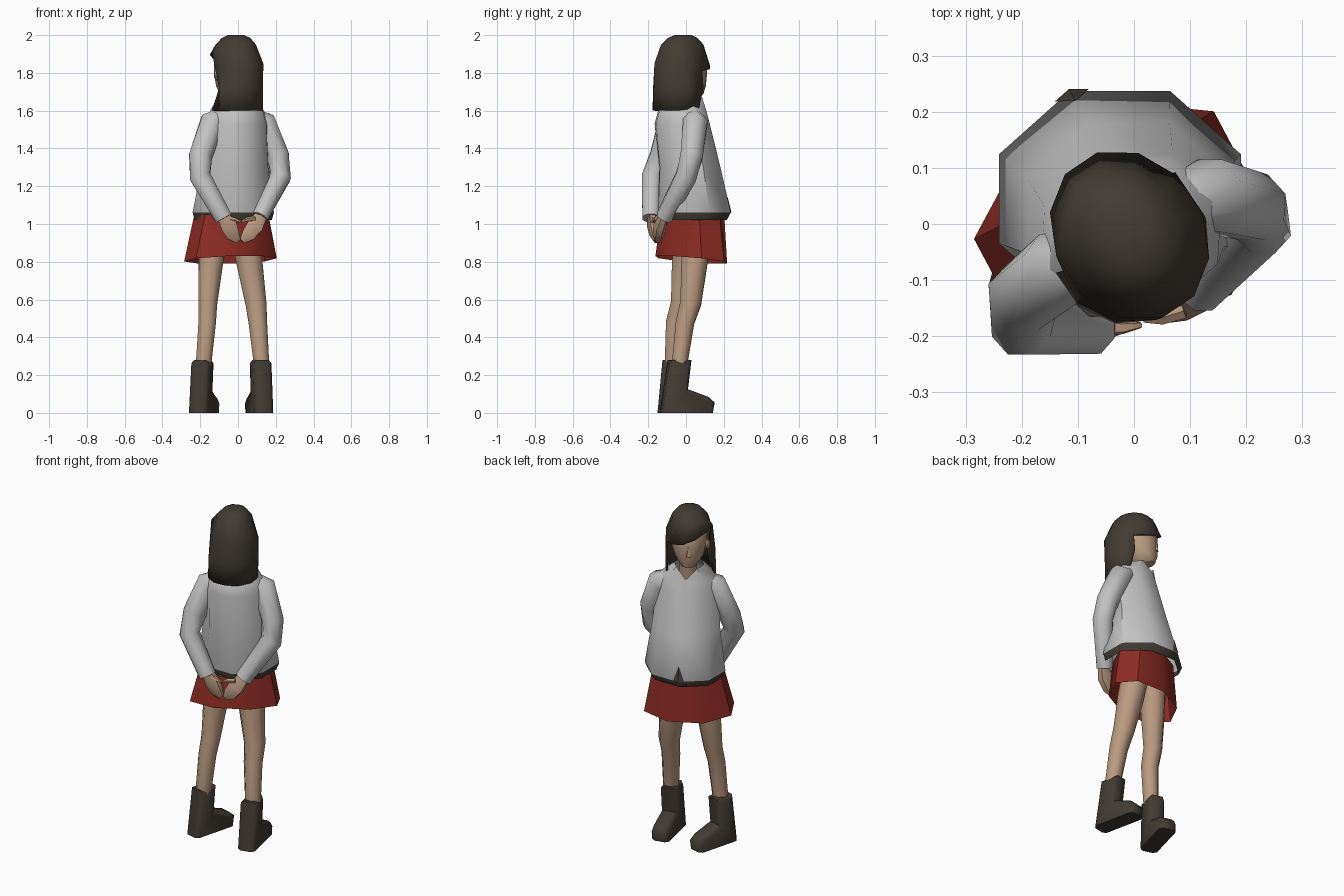
import bpy, bmesh, math
from mathutils import Vector, Matrix

cube = bpy.data.objects.get("Cube")
if cube:
    bpy.data.objects.remove(cube, do_unlink=True)


def material(name, rgb):
    m = bpy.data.materials.new(name)
    m.use_nodes = True
    m.diffuse_color = (*rgb, 1)
    b = m.node_tree.nodes["Principled BSDF"]
    b.inputs["Base Color"].default_value = (*rgb, 1)
    b.inputs["Roughness"].default_value = 0.9
    return m


DARK = material("dark_brown", (0.053, 0.043, 0.033))
GREY = material("light_grey", (0.54, 0.54, 0.54))
RED = material("brick_red", (0.27, 0.025, 0.017))
SKIN = material("skin", (0.49, 0.325, 0.215))


def finish(name, bm, mats, angle=35):
    bmesh.ops.recalc_face_normals(bm, faces=bm.faces)
    me = bpy.data.meshes.new(name)
    bm.to_mesh(me)
    bm.free()
    ob = bpy.data.objects.new(name, me)
    bpy.context.collection.objects.link(ob)
    for m in mats:
        me.materials.append(m)
    bpy.ops.object.select_all(action="DESELECT")
    ob.select_set(True)
    bpy.context.view_layer.objects.active = ob
    bpy.ops.object.shade_smooth_by_angle(angle=math.radians(angle))
    return ob


def bridge(bm, rings, caps):
    for a, b in zip(rings, rings[1:]):
        for i in range(len(a)):
            j = (i + 1) % len(a)
            bm.faces.new((a[i], a[j], b[j], b[i]))
    if caps[0]:
        bm.faces.new(rings[0])
    if caps[1]:
        bm.faces.new(rings[-1])


def stack(rings, n, yaw, tilt=0.0, caps=(False, False)):
    """Level oval rings (x, y, z, half width, half depth, extra turn of the oval)."""
    bm = bmesh.new()
    loops = []
    for k, (x, y, z, w, d, *extra) in enumerate(rings):
        turn = math.radians(extra[0]) if extra else 0
        spin = Matrix.Rotation(math.radians(yaw) + turn, 3, "Z")
        loop = []
        for i in range(n):
            a = math.tau * (i + 0.5) / n + turn
            p = spin @ Vector((w * math.sin(a), d * math.cos(a), 0))
            drop = tilt * math.cos(a) if k == 0 else 0
            loop.append(bm.verts.new(p + Vector((x, y, z - drop))))
        loops.append(loop)
    bridge(bm, loops, caps)
    return bm


def limb(name, path, mat, n=8, flat=1.0):
    """Tube through (x, y, z, radius) points, rings square to the path."""
    bm = bmesh.new()
    pts = [Vector(p[:3]) for p in path]
    loops = []
    for i, p in enumerate(pts):
        t = (pts[min(i + 1, len(pts) - 1)] - pts[max(i - 1, 0)]).normalized()
        side = t.cross(Vector((0, 1, 0))).normalized()
        fwd = side.cross(t)
        r = path[i][3]
        loops.append([bm.verts.new(p + r * (math.cos(a) * side + flat * math.sin(a) * fwd))
                      for a in (math.tau * (j + 0.5) / n for j in range(n))])
    bridge(bm, loops, (True, True))
    return finish(name, bm, [mat], 50)


# Sweater body with a dark hem band and a dipped neckline
CHEST = Vector((-.4, .91, 0))
bm = stack([(-.025, .04, 1.02, .22, .19), (-.025, .045, 1.06, .233, .208),
            (-.015, .02, 1.3, .193, .172, 16), (-.005, -.02, 1.53, .175, .15, 24),
            (-.005, -.02, 1.6, .155, .13, 24), (-.025, .005, 1.67, .082, .09, 24)], 8, 0)
for f in bm.faces:
    f.material_index = int(f.calc_center_median().z < 1.05)
max(bm.verts, key=lambda v: v.co.z * 10 + v.co.dot(CHEST)).co.z -= .06
ridge = max((v for v in bm.verts if abs(v.co.z - 1.06) < .01), key=lambda v: v.co.dot(CHEST))
near = sorted((e.other_vert(ridge).co.copy() for e in ridge.link_edges), key=lambda c: c.z)
foot = ridge.co.copy()
finish("sweater_body", bm, [GREY, DARK], 48)

# Dark notch above the hem, folded over the front ridge
bm = bmesh.new()
tip = foot.lerp(near[3], .36)
for beside in near[1:3]:
    bm.faces.new([bm.verts.new(p + CHEST * .004) for p in (foot, foot.lerp(beside, .2), tip)])
finish("hem_notch", bm, [DARK])

# Skirt
bm = stack([(-.04, .028, .81, .262, .175), (-.035, .035, 1.05, .205, .16)], 8, 28, tilt=.022)
finish("skirt", bm, [RED], 48)

# Sleeves
limb("right_sleeve", [(-.07, -.05, 1.57, .05), (-.135, -.08, 1.54, .07),
                      (-.198, -.13, 1.36, .066), (-.2, -.178, 1.25, .06),
                      (-.075, -.185, 1.03, .05)], GREY)
limb("left_sleeve", [(.07, .03, 1.57, .05), (.135, .05, 1.54, .07), (.212, .03, 1.36, .064),
                     (.224, 0, 1.25, .06), (.115, -.115, 1.035, .047)], GREY)

# Hands held together behind the back, thumbs crossing
limb("right_hand", [(-.085, -.18, 1.05, .035), (-.048, -.172, .99, .05),
                    (-.025, -.165, .94, .04), (.0, -.16, .91, .018)], SKIN, 6, .7)
limb("left_hand", [(.125, -.115, 1.05, .035), (.09, -.138, .99, .05),
                   (.052, -.148, .94, .042), (.022, -.152, .91, .018)], SKIN, 6, .7)
limb("right_thumb", [(-.06, -.185, 1.03, .014), (-.02, -.185, 1.025, .012),
                     (.012, -.18, 1.01, .006)], SKIN, 5)
limb("left_thumb", [(.09, -.155, 1.03, .014), (.05, -.168, 1.025, .012),
                    (.018, -.17, 1.01, .006)], SKIN, 5)

# Legs
limb("right_leg", [(-.12, .02, .98, .075), (-.143, -.01, .8, .07), (-.16, -.03, .58, .054),
                   (-.163, -.06, .48, .05), (-.183, -.072, .25, .044)], SKIN)
limb("left_leg", [(.03, .06, .98, .078), (.06, .045, .8, .075), (.095, .025, .58, .06),
                  (.105, -.005, .48, .053), (.125, -.035, .25, .044)], SKIN)


# Boots: side profile pulled to width, edges bevelled
def boot(name, x, y, yaw, lean):
    outline = [(-.06, .28), (.055, .28), (.055, .125), (.17, .085), (.208, .055),
               (.205, 0), (-.07, 0)]
    bm = bmesh.new()
    face = bm.faces.new([bm.verts.new((-.05, f, z)) for f, z in outline])
    grown = bmesh.ops.extrude_face_region(bm, geom=[face])["geom"]
    bmesh.ops.translate(bm, vec=(.1, 0, 0),
                        verts=[g for g in grown if isinstance(g, bmesh.types.BMVert)])
    sides = [e for e in bm.edges if abs(e.verts[0].co.x - e.verts[1].co.x) < .01
             and max(v.co.z for v in e.verts) > .01]
    bmesh.ops.bevel(bm, geom=sides, offset=.018, segments=1, affect="EDGES")
    bm.transform(Matrix.Translation((x, y, 0)) @ Matrix.Rotation(math.radians(yaw), 4, "Z"))
    for v in bm.verts:
        v.co.x += lean[0] * v.co.z
        v.co.y += lean[1] * v.co.z
    finish(name, bm, [DARK], 50)


boot("right_boot", -.198, -.075, -15, (.04, .06))
boot("left_boot", .127, -.065, 12, (-.03, .12))

# Head, neck and face
FACE = 34
ahead = Matrix.Rotation(math.radians(FACE), 3, "Z") @ Vector((0, 1, 0))
across = Vector((ahead.y, -ahead.x, 0))
bm = stack([(-.01, -.01, 1.56, .05, .05), (-.015, 0, 1.68, .048, .05),
            (-.045, .04, 1.685, .045, .055), (-.035, .022, 1.73, .078, .088),
            (-.025, .01, 1.8, .1, .107), (-.02, .005, 1.88, .104, .108),
            (-.01, -.01, 1.95, .07, .07)], 10, FACE, caps=(True, True))
finish("head", bm, [SKIN], 50)

# Nose
nose = Vector((-.025, .01, 0)) + ahead * .1
bm = bmesh.new()
bmesh.ops.create_cone(bm, segments=4, radius1=.017, radius2=.005, depth=.055, cap_ends=True,
                      matrix=Matrix.Translation((nose.x, nose.y, 1.785)))
finish("nose", bm, [SKIN])

# Ear on the side where the hair is tucked back
bm = bmesh.new()
bmesh.ops.create_icosphere(bm, subdivisions=1, radius=1, matrix=Matrix.Translation(
    (-.03 - across.x * .1, .01 - across.y * .1, 1.79)) @ Matrix.Diagonal((.016, .02, .032, 1)))
finish("right_ear", bm, [SKIN])

# Hair: closed cap with long sides and back, open around the face
bm = stack([(-.005, -.04, 1.6, .142, .138), (-.008, -.032, 1.72, .142, .147),
            (-.008, -.02, 1.85, .134, .16), (-.012, -.02, 1.95, .1, .122),
            (-.01, -.018, 1.985, .07, .085), (-.01, -.015, 2.0, .042, .048)],
           12, FACE, caps=(False, True))
centre = Vector((-.01, -.025, 0))
opening = []
for f in bm.faces:
    c = f.calc_center_median()
    flat = Vector((c.x - centre.x, c.y - centre.y, 0))
    if c.z < 1.84 and flat.length > .01 and flat.angle(ahead) < math.radians(70):
        opening.append(f)
bmesh.ops.delete(bm, geom=opening, context="FACES")
# Sweep the fringe down to one side, tuck one front lock back and draw the other forward
for v in bm.verts:
    flat = Vector((v.co.x, v.co.y, 0)) - centre
    swing = flat.dot(across)
    if flat.angle(ahead) < math.radians(85):
        if abs(v.co.z - 1.85) < .01:
            v.co.z -= (.3 if swing > 0 else .5) * swing
        elif abs(v.co.z - 1.72) < .01:
            v.co += ahead * .02 if swing > 0 else across * .035 - ahead * .025
hair = finish("hair", bm, [DARK], 40)
thick = hair.modifiers.new("thickness", "SOLIDIFY")
thick.thickness = .012
thick.offset = -1
